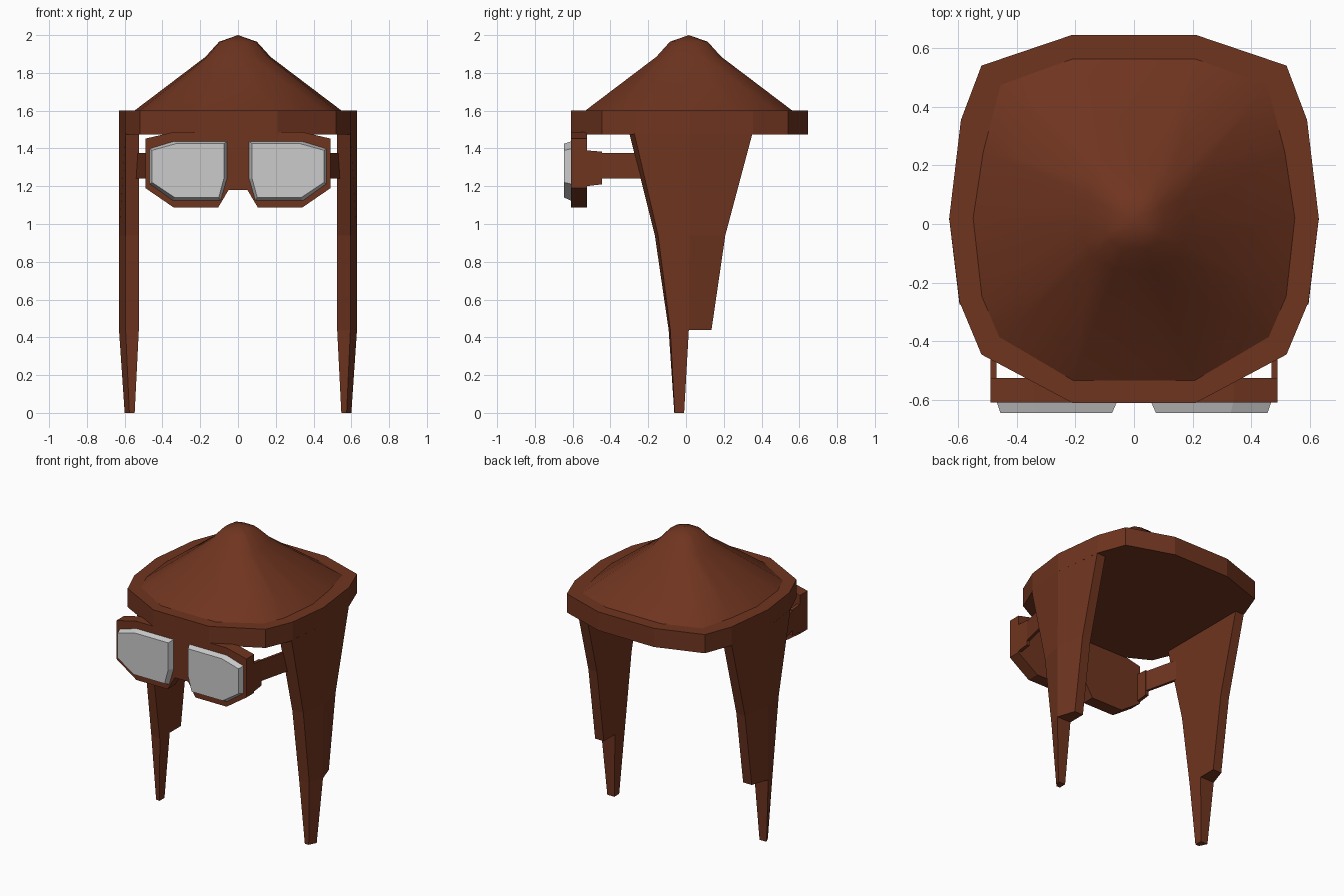
import bpy, bmesh, math

if "Cube" in bpy.data.objects:
    bpy.data.objects.remove(bpy.data.objects["Cube"])

brown = bpy.data.materials.new("brown_leather")
brown.diffuse_color = (0.16, 0.035, 0.014, 1)
brown.use_nodes = True
brown.node_tree.nodes["Principled BSDF"].inputs["Base Color"].default_value = brown.diffuse_color


def loft(name, rings, mat=brown, mirror=False, apex=None, smooth=None):
    """Skin equal-length rings of 3D points, capping the ends."""
    bm = bmesh.new()
    loops = [[bm.verts.new(p) for p in r] for r in rings]
    n = len(rings[0])
    for a, b in zip(loops, loops[1:]):
        for i in range(n):
            j = (i + 1) % n
            bm.faces.new((a[i], a[j], b[j], b[i]))
    bm.faces.new(loops[0][::-1])
    if apex:
        top = bm.verts.new(apex)
        for i in range(n):
            bm.faces.new((loops[-1][i], loops[-1][(i + 1) % n], top))
    else:
        bm.faces.new(loops[-1])
    bmesh.ops.recalc_face_normals(bm, faces=bm.faces)
    me = bpy.data.meshes.new(name)
    bm.to_mesh(me)
    bm.free()
    ob = bpy.data.objects.new(name, me)
    bpy.context.collection.objects.link(ob)
    if mat:
        me.materials.append(mat)
    if mirror:
        ob.modifiers.new("mirror", 'MIRROR')
    if smooth:
        bpy.ops.object.select_all(action='DESELECT')
        ob.select_set(True)
        bpy.context.view_layer.objects.active = ob
        bpy.ops.object.shade_smooth_by_angle(angle=math.radians(smooth))
    return ob


def both(half):
    """Close a right-hand half outline with its mirror image."""
    return half + [(-x, y) for x, y in half[::-1]]


# Cap band: faceted brim with a flat underside
outer = both([(.21, .645), (.52, .54), (.59, .355), (.63, .02),
              (.595, -.265), (.52, -.445), (.21, -.61)])
inner = both([(.21, .57), (.46, .48), (.52, .25), (.555, .02),
              (.525, -.25), (.465, -.39), (.21, -.54)])
loft("cap_band", [[(x, y, z) for x, y in outer] for z in (1.473, 1.6)])

# Cap crown: smooth cone with a rounded tip
cy = .015
crown = [[(x * s, cy + (y - cy) * s, z) for x, y in inner]
         for s, z in ((1, 1.595), (.31, 1.885), (.18, 1.965))]
loft("cap_crown", crown, apex=(0, cy, 2), smooth=40)


# Ear flaps: five-sided section with a soft ridge on the outside
def flap_section(z, front, ridge, back):
    return [(.525, front, z), (.595, front + .025 * (z + .1) / 1.5, z),
            (.63, ridge, z), (.59, back, z), (.525, back, z)]


loft("ear_flap", [flap_section(1.48, -.30, .02, .352),
                  flap_section(.94, -.165, .018, .208),
                  flap_section(.44, -.092, .015, .135)], mirror=True)

# Flap ties: tapering prongs below the flaps
loft("flap_tie", [[(.525, -.092, .44), (.595, -.083, .44), (.63, .015, .44), (.525, .015, .44)],
                  [(.547, -.062, 0), (.575, -.06, 0), (.6, -.01, 0), (.547, -.01, 0)]],
     mirror=True)

# Goggle frame
frame = both([(.25, 1.487), (.34, 1.487), (.49, 1.452), (.49, 1.19),
              (.34, 1.087), (.105, 1.087), (.05, 1.18)])
loft("goggle_frame", [[(x, y, z) for x, z in frame] for y in (-.608, -.525)])

# Goggle lenses: bevelled grey plates
rim = [(.055, 1.44), (.34, 1.44), (.47, 1.40), (.47, 1.21), (.345, 1.12), (.09, 1.12), (.055, 1.24)]
face = [(.075, 1.425), (.33, 1.425), (.455, 1.39), (.455, 1.22), (.335, 1.14), (.102, 1.14), (.075, 1.24)]
loft("goggle_lens", [[(x, -.6, z) for x, z in rim], [(x, -.645, z) for x, z in face]],
     mat=None, mirror=True)


# Strap clip and strap, running back to the flaps
def strap_section(x0, x1, y, z0, z1):
    return [(x0, y, z0), (x1, y, z0), (x1, y, z1), (x0, y, z1)]


loft("strap_clip", [strap_section(.468, .49, -.53, 1.2, 1.39),
                    strap_section(.468, .49, -.445, 1.21, 1.383)], mirror=True)
loft("goggle_strap", [strap_section(.47, .488, -.45, 1.24, 1.377),
                      strap_section(.53, .548, -.2, 1.24, 1.377)], mirror=True)
